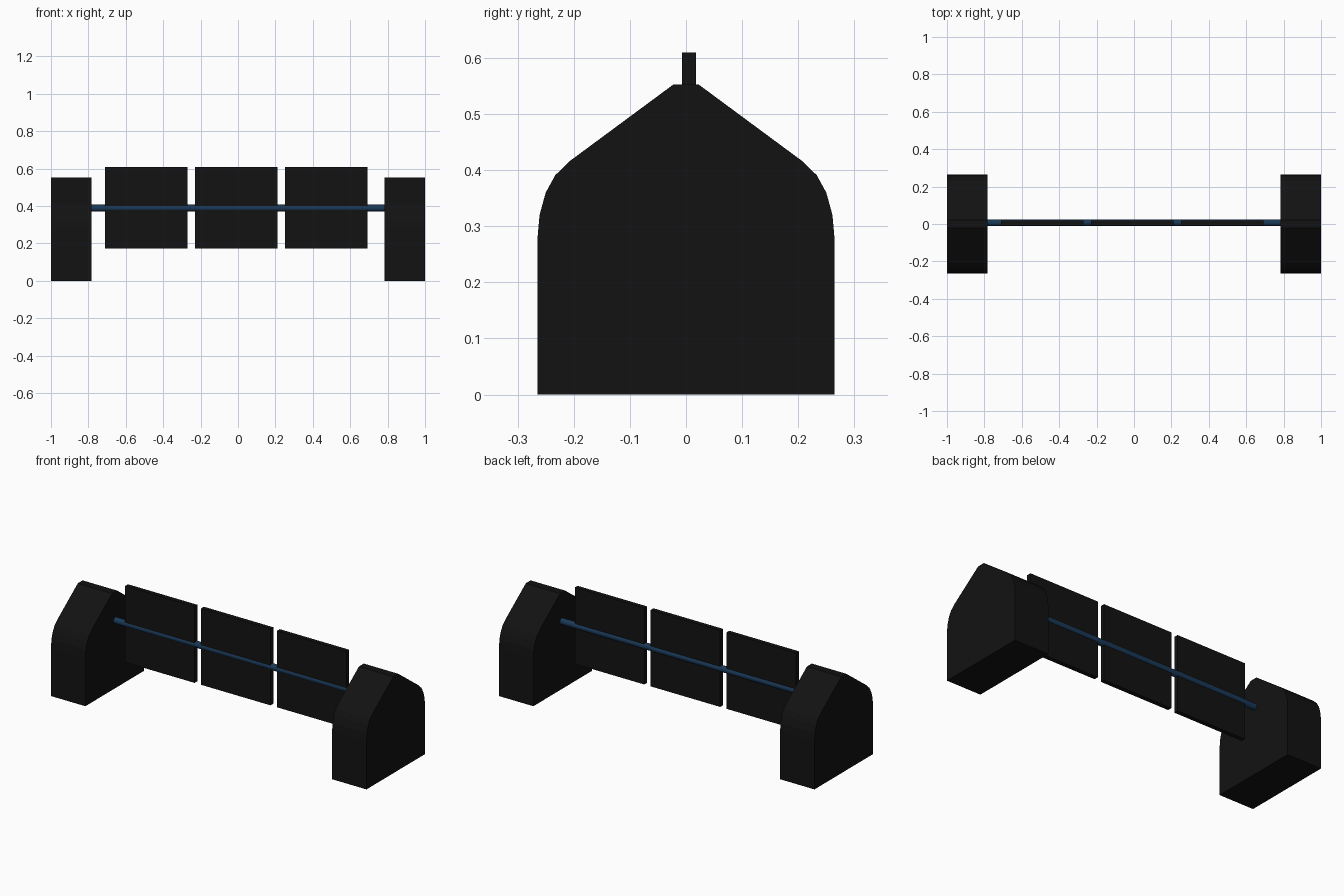
import bpy
import bmesh
import math

if "Cube" in bpy.data.objects:
    bpy.data.objects.remove(bpy.data.objects["Cube"])


def material(name, rgb):
    m = bpy.data.materials.new(name)
    m.diffuse_color = (*rgb, 1)
    m.use_nodes = True
    m.node_tree.nodes["Principled BSDF"].inputs["Base Color"].default_value = m.diffuse_color
    return m


black = material("black", (0.006, 0.006, 0.006))
blue = material("dark_blue", (0.01, 0.04, 0.095))


def extrude_x(name, profile, x0, x1, mat):
    """Extrude a closed (y, z) profile from x0 to x1."""
    bm = bmesh.new()
    face = bm.faces.new([bm.verts.new((x0, y, z)) for y, z in profile])
    ext = bmesh.ops.extrude_face_region(bm, geom=[face])
    verts = [v for v in ext["geom"] if isinstance(v, bmesh.types.BMVert)]
    bmesh.ops.translate(bm, verts=verts, vec=(x1 - x0, 0, 0))
    bmesh.ops.recalc_face_normals(bm, faces=bm.faces)
    mesh = bpy.data.meshes.new(name)
    bm.to_mesh(mesh)
    bm.free()
    obj = bpy.data.objects.new(name, mesh)
    bpy.context.collection.objects.link(obj)
    mesh.materials.append(mat)
    return obj


# End blocks: rounded shoulders, sloped roof, small flat ridge
half = [(0.265, 0), (0.265, 0.275), (0.261, 0.32), (0.25, 0.36),
        (0.233, 0.391), (0.206, 0.417), (0.022, 0.553)]
outline = half + [(-y, z) for y, z in reversed(half)]
extrude_x("end_block_left", outline, -1.0, -0.782, black)
extrude_x("end_block_right", outline, 0.782, 1.0, black)

# Three thin square panels
panel = [(-0.007, 0.172), (0.018, 0.172), (0.018, 0.61), (-0.007, 0.61)]
for i, x in enumerate((-0.49, -0.009, 0.472)):
    extrude_x(f"panel_{i + 1}", panel, x - 0.22, x + 0.22, black)

# Rod through the panels, joining the end blocks
bpy.ops.mesh.primitive_cylinder_add(vertices=24, radius=0.018, depth=1.57,
                                    location=(0, 0.007, 0.389),
                                    rotation=(0, math.pi / 2, 0))
rod = bpy.context.object
rod.name = "cross_rod"
rod.data.materials.append(blue)
bpy.ops.object.shade_smooth_by_angle()
